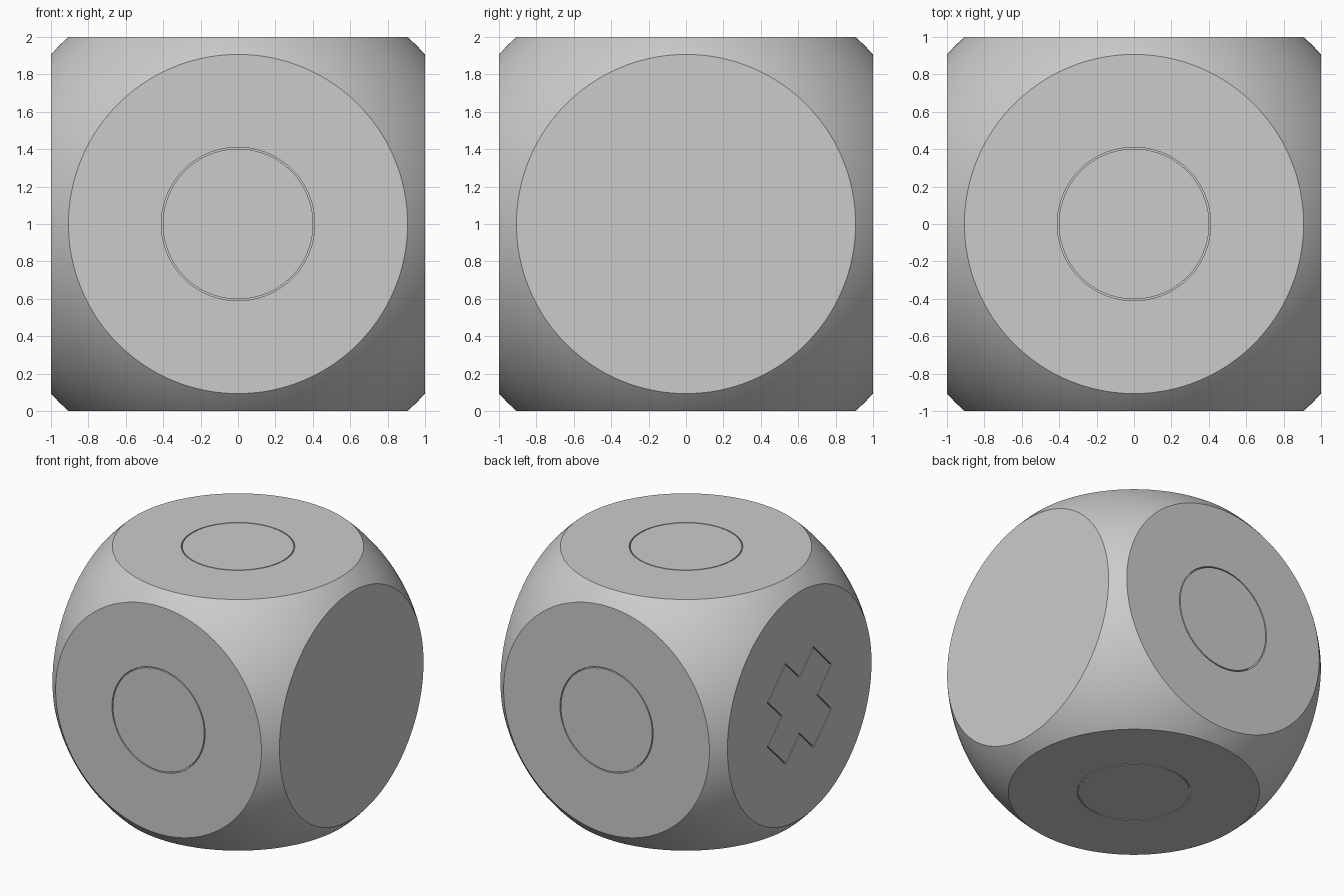
import bpy, bmesh, math
from mathutils import Matrix, Vector

if "Cube" in bpy.data.objects:
    bpy.data.objects.remove(bpy.data.objects["Cube"], do_unlink=True)

CENTRE = Vector((0, 0, 1))
SPHERE_R = 1.35
PLUG, GAP = 0.402, 0.008      # insert size and the slot around it
DEPTH = 0.1

grey = bpy.data.materials.new("light_grey")
grey.use_nodes = True
colour = (0.6, 0.6, 0.6, 1)
grey.diffuse_color = colour
grey.node_tree.nodes["Principled BSDF"].inputs["Base Color"].default_value = colour


def make_object(name, bm):
    bmesh.ops.recalc_face_normals(bm, faces=bm.faces)
    mesh = bpy.data.meshes.new(name)
    bm.to_mesh(mesh)
    bm.free()
    mesh.materials.append(grey)
    obj = bpy.data.objects.new(name, mesh)
    bpy.context.collection.objects.link(obj)
    return obj


def activate(obj):
    bpy.ops.object.select_all(action='DESELECT')
    obj.select_set(True)
    bpy.context.view_layer.objects.active = obj


def circle_outline(r):
    n = 128
    return [(r * math.cos(math.tau * i / n), r * math.sin(math.tau * i / n)) for i in range(n)]


def cross_outline(r):
    # Arms turned by 45 degrees
    w = r - 0.248
    points = []
    for i in range(4):
        turn = Matrix.Rotation(math.pi / 4 + i * math.pi / 2, 2)
        points += [turn @ Vector(p) for p in ((r, -w), (r, w), (w, w))]
    return points


def prism(name, outline, normal, low, high):
    """Extrude an outline along a face direction, between two distances from the centre."""
    bm = bmesh.new()
    face = bm.faces.new([bm.verts.new((p[0], p[1], low)) for p in outline])
    top = bmesh.ops.extrude_face_region(bm, geom=[face])["geom"]
    verts = [v for v in top if isinstance(v, bmesh.types.BMVert)]
    bmesh.ops.translate(bm, verts=verts, vec=(0, 0, high - low))
    spin = normal.to_track_quat('Z', 'Y').to_matrix().to_4x4()
    bmesh.ops.transform(bm, matrix=Matrix.Translation(CENTRE) @ spin, verts=bm.verts)
    return make_object(name, bm)


# Body: a ball with six flats
bm = bmesh.new()
bmesh.ops.create_uvsphere(bm, u_segments=192, v_segments=96, radius=SPHERE_R)
for axis in range(3):
    for sign in (-1, 1):
        n = Vector((0, 0, 0))
        n[axis] = sign
        cut = bmesh.ops.bisect_plane(bm, geom=bm.verts[:] + bm.edges[:] + bm.faces[:],
                                     plane_co=n, plane_no=n, clear_outer=True)
        rim = [e for e in cut["geom_cut"] if isinstance(e, bmesh.types.BMEdge)]
        bmesh.ops.contextual_create(bm, geom=rim)
bmesh.ops.translate(bm, verts=bm.verts, vec=CENTRE)
body = make_object("body", bm)

# Flush inserts sitting in slightly larger pockets
inserts = {
    "front_disc": ((0, -1, 0), circle_outline),
    "back_disc": ((0, 1, 0), circle_outline),
    "top_disc": ((0, 0, 1), circle_outline),
    "bottom_disc": ((0, 0, -1), circle_outline),
    "right_cross": ((-1, 0, 0), cross_outline),
}
plugs = []
for name, (direction, outline) in inserts.items():
    normal = Vector(direction)
    cutter = prism(name + "_cutter", outline(PLUG + GAP), normal, 1 - DEPTH, 1.1)
    cutter.hide_render = True
    activate(body)
    mod = body.modifiers.new("pocket", 'BOOLEAN')
    mod.operation = 'DIFFERENCE'
    mod.solver = 'EXACT'
    mod.object = cutter
    bpy.ops.object.modifier_apply(modifier=mod.name)
    bpy.data.objects.remove(cutter, do_unlink=True)
    plugs.append(prism(name, outline(PLUG), normal, 0.98 - DEPTH, 1.0))

# Smooth curves, sharp rims
for obj in [body] + plugs:
    activate(obj)
    bpy.ops.object.shade_smooth_by_angle(angle=math.radians(30))
